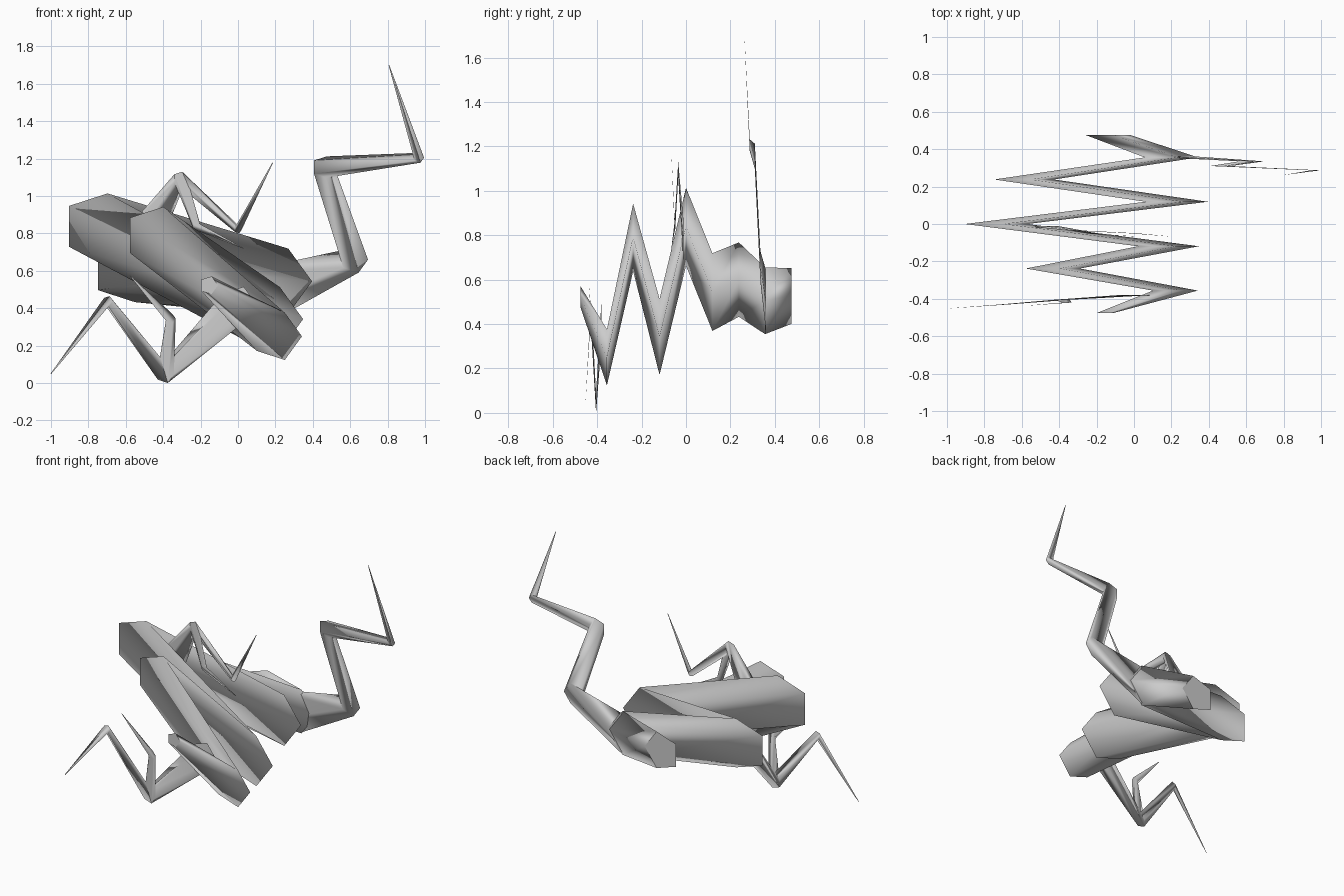
import bpy, bmesh, math

grey = bpy.data.materials.new("plain grey")
grey.diffuse_color = (0.6, 0.6, 0.6, 1)


def tube(name, rings, sides=5):
    """Skin upright polygon rings (x, y, z, radius), each lying in an xz plane."""
    bm = bmesh.new()
    loops = []
    for x, y, z, r in rings:
        loops.append([bm.verts.new((x + r * math.cos(math.tau * i / sides), y,
                                    z + r * math.sin(math.tau * i / sides)))
                      for i in range(sides)])
    for a, b in zip(loops, loops[1:]):
        for i in range(sides):
            j = (i + 1) % sides
            bm.faces.new((a[i], a[j], b[j], b[i]))
    caps = [bm.faces.new(loops[0]), bm.faces.new(loops[-1])]
    bmesh.ops.recalc_face_normals(bm, faces=bm.faces)
    # smooth walls, crisp end caps
    for f in bm.faces:
        f.smooth = f not in caps
    for f in caps:
        for e in f.edges:
            e.smooth = False
    me = bpy.data.meshes.new(name)
    bm.to_mesh(me)
    bm.free()
    me.materials.append(grey)
    ob = bpy.data.objects.new(name, me)
    bpy.context.collection.objects.link(ob)
    return ob


# folded main trunk, zigzagging from front to back
tube("zigzag_trunk", [
    (-0.157, -0.475, 0.523, 0.05),
    (0.209, -0.356, 0.25, 0.133),
    (-0.449, -0.238, 0.79, 0.16),
    (0.168, -0.119, 0.342, 0.18),
    (-0.755, 0.0, 0.838, 0.185),
    (0.212, 0.119, 0.544, 0.184),
    (-0.605, 0.238, 0.6, 0.176),
    (0.185, 0.356, 0.505, 0.158),
    (-0.15, 0.475, 0.526, 0.132)])

# long limb rising on the right
tube("right_limb", [
    (0.2, 0.36, 0.505, 0.145),
    (0.622, 0.335, 0.66, 0.073),
    (0.455, 0.31, 1.155, 0.06),
    (0.967, 0.287, 1.205, 0.028),
    (0.807, 0.263, 1.70, 0.002)])

# upper limb and its side twig
upper_knee = (-0.31, -0.035, 1.095, 0.037)
tube("upper_limb", [
    (-0.5, -0.012, 0.78, 0.1), upper_knee,
    (0.0, -0.05, 0.82, 0.02), (0.185, -0.066, 1.177, 0.002)])
tube("upper_twig", [
    upper_knee, (-0.22, -0.052, 0.835, 0.022), (0.03, -0.068, 0.72, 0.002)])

# lower limb and its side twig
lower_knee = (-0.39, -0.405, 0.045, 0.047)
tube("lower_limb", [
    (0.0, -0.38, 0.42, 0.1), lower_knee,
    (-0.695, -0.43, 0.44, 0.026), (-1.0, -0.452, 0.05, 0.002)])
tube("lower_twig", [
    lower_knee, (-0.36, -0.42, 0.345, 0.027), (-0.578, -0.437, 0.575, 0.002)])
